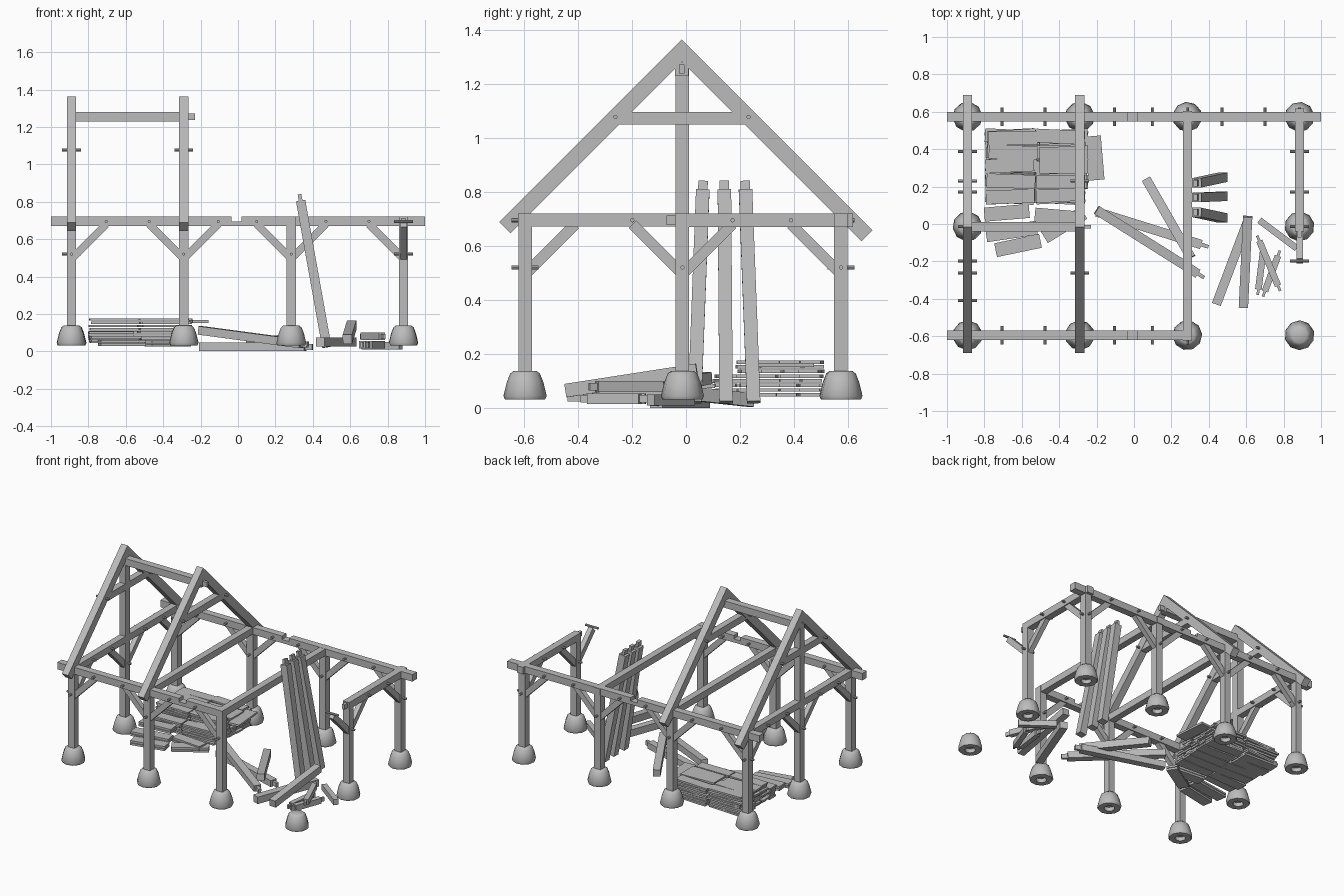
import bpy, bmesh, math, random
from mathutils import Vector, Matrix

random.seed(4)
cube = bpy.data.objects.get("Cube")
if cube:
    bpy.data.objects.remove(cube)

GREY = (0.5, 0.5, 0.5, 1)
mat = bpy.data.materials.new("plain_grey")
mat.use_nodes = True
mat.diffuse_color = GREY
mat.node_tree.nodes["Principled BSDF"].inputs["Base Color"].default_value = GREY

T = 0.05                       # timber thickness
XS = (-0.89, -0.29, 0.285, 0.885)
FRONT, MID, BACK = -0.595, -0.013, 0.573
TOP = 0.72
PLATE = TOP - T / 2


def finish(name, bm):
    bmesh.ops.recalc_face_normals(bm, faces=bm.faces)
    me = bpy.data.meshes.new(name)
    bm.to_mesh(me)
    bm.free()
    me.materials.append(mat)
    ob = bpy.data.objects.new(name, me)
    bpy.context.collection.objects.link(ob)
    return ob


def frame(p, q):
    """Matrix at p with local x along p-q and local z as upright as possible."""
    p, q = Vector(p), Vector(q)
    x = (q - p).normalized()
    up = Vector((0, 0, 1)) if abs(x.z) < 0.95 else Vector((0, 1, 0))
    y = up.cross(x).normalized()
    m = Matrix((x, y, x.cross(y))).transposed().to_4x4()
    m.translation = p
    return m, (q - p).length


def add_box(bm, m, x0, x1, w, h):
    local = Matrix.Translation(((x0 + x1) / 2, 0, 0)) @ Matrix.Diagonal((x1 - x0, w, h, 1))
    bmesh.ops.create_cube(bm, size=1, matrix=m @ local)


def beam(name, p, q, w=T, h=T, tenon_a=0, tenon_b=0):
    """Timber from p to q with optional tenons beyond either end."""
    bm = bmesh.new()
    m, length = frame(p, q)
    add_box(bm, m, 0, length, w, h)
    if tenon_a:
        add_box(bm, m, -tenon_a, 0, w * 0.4, h * 0.7)
    if tenon_b:
        add_box(bm, m, length, length + tenon_b, w * 0.4, h * 0.7)
    return finish(name, bm)


def peg(x, y, z, axis):
    bm = bmesh.new()
    rot = Matrix.Rotation(math.pi / 2, 4, "Y" if axis == "x" else "X")
    bmesh.ops.create_cone(bm, cap_ends=True, segments=8, radius1=0.008, radius2=0.008,
                          depth=0.1, matrix=Matrix.Translation((x, y, z)) @ rot)
    finish("peg", bm)


def stone(x, y):
    """Flared footing stone with a hollow underneath."""
    bm = bmesh.new()
    profile = ((0, 0.06), (0.035, 0.06), (0.035, 0.032), (0.074, 0.032), (0.08, 0.045),
               (0.068, 0.095), (0.055, 0.128), (0.042, 0.138), (0, 0.138))
    turn = random.random()
    verts = [bm.verts.new((r, 0, z)) for r, z in profile]
    edges = [bm.edges.new(pair) for pair in zip(verts, verts[1:])]
    bmesh.ops.spin(bm, geom=verts + edges, cent=(0, 0, 0), axis=(0, 0, 1),
                   angle=math.tau, steps=10)
    bmesh.ops.remove_doubles(bm, verts=bm.verts, dist=0.0005)
    bmesh.ops.transform(bm, verts=bm.verts,
                        matrix=Matrix.Translation((x, y, 0)) @ Matrix.Rotation(turn, 4, "Z"))
    ob = finish("footing_stone", bm)
    bpy.context.view_layer.objects.active = ob
    ob.select_set(True)
    bpy.ops.object.shade_smooth_by_angle(angle=math.radians(40))
    ob.select_set(False)


def brace(x, y, dx, dy):
    """Diagonal brace from a post up to the beam, pegged at both ends."""
    beam("brace", (x + dx * 0.01, y + dy * 0.01, 0.505),
         (x + dx * 0.185, y + dy * 0.185, 0.68), 0.035, 0.04)
    axis = "y" if dx else "x"
    peg(x, y, 0.52, axis)
    peg(x + dx * 0.185, y + dy * 0.185, PLATE, axis)


# Footings and posts
for x in XS:
    for y in (FRONT, BACK):
        stone(x, y)
        if (x, y) != (XS[3], FRONT):
            beam("post", (x, y, 0.12), (x, y, 0.69))
for x, top in ((XS[0], 1.27), (XS[3], 0.69)):
    stone(x, MID)
    beam("centre_post", (x, MID, 0.12), (x, MID, top))

# Long wall plates with an open joist notch
for name, y, x1 in (("front_plate", FRONT, 0.31), ("back_plate", BACK, 1.0)):
    bm = bmesh.new()
    m = Matrix.Translation((0, y, PLATE))
    add_box(bm, m, -1, -0.035, T, T)
    add_box(bm, m, 0.02, x1, T, T)
    add_box(bm, Matrix.Translation((0, y, PLATE - 0.012)), -0.035, 0.02, T, T / 2)
    finish(name, bm)

# Cross ties
for x in XS[:3]:
    beam("cross_tie", (x, FRONT - 0.027, PLATE), (x, BACK + 0.03, PLATE), T - 0.002, T - 0.002)
beam("half_tie", (XS[3], -0.04, PLATE), (XS[3], BACK + 0.045, PLATE), T, T, tenon_a=0.033)

# Braces along the walls and across the end frames
for y in (FRONT, BACK):
    for i, x in enumerate(XS):
        for d in (-1, 1):
            outside = (i == 0 and d < 0) or (i == 3 and d > 0)
            missing = y == FRONT and (i == 3 or (i == 2 and d > 0))
            if not outside and not missing:
                brace(x, y, d, 0)
for x in (XS[0], XS[3]):
    brace(x, BACK, 0, -1)
    brace(x, MID, 0, 1)
    brace(x, MID, 0, -1)
brace(XS[0], FRONT, 0, 1)

# Roof trusses: mitred rafter pair and collar
for x in XS[:2]:
    for side, run in ((-1, 0.675), (1, 0.705)):
        t = 0.041
        outline = ((0, 1.363), (run, 1.363 - run), (run - t, 1.363 - run - t), (0, 1.363 - 2 * t))
        bm = bmesh.new()
        face = bm.faces.new([bm.verts.new((x - T / 2, -0.015 + side * a, z)) for a, z in outline])
        ext = bmesh.ops.extrude_face_region(bm, geom=[face])
        moved = [v for v in ext["geom"] if isinstance(v, bmesh.types.BMVert)]
        bmesh.ops.translate(bm, verts=moved, vec=(T, 0, 0))
        finish("rafter", bm)
        peg(x, -0.015 + side * 0.246, 1.077, "x")
    beam("collar", (x, -0.255, 1.072), (x, 0.225, 1.072), T - 0.004, T - 0.002)
beam("ridge_beam", (XS[0], -0.015, 1.254), (-0.265, -0.015, 1.254), T, T, tenon_b=0.035)

# Three timbers leaning on the inner tie
for foot, head in ((0.032, 0.062), (0.148, 0.142), (0.25, 0.22)):
    beam("leaning_timber", (0.475, foot, 0.022), (0.335, head, 0.805), T, T, tenon_b=0.035)

# Timbers lying on the ground
beam("fallen_timber", (-0.2, 0.075, 0.112), (0.34, -0.265, 0.04), T, 0.045, tenon_b=0.04)
beam("fallen_timber", (-0.2, 0.065, 0.024), (0.36, -0.11, 0.024), T, 0.045, tenon_b=0.04)
beam("fallen_timber", (0.065, 0.24, 0.03), (0.305, -0.18, 0.075))
beam("fallen_timber", (0.44, -0.43, 0.05), (0.61, 0.02, 0.05))
beam("fallen_timber", (0.585, -0.445, 0.065), (0.608, 0.04, 0.14))

# Loose braces near the unfinished corner
beam("loose_brace", (0.67, 0.02, 0.03), (0.87, -0.13, 0.03), 0.035, 0.04)
for a, b, z in (((0.67, -0.09), (0.77, -0.33), 0.08), ((0.69, -0.15), (0.665, -0.35), 0.035),
                ((0.77, -0.17), (0.70, -0.36), 0.035)):
    beam("loose_brace", (*a, z), (*b, z), 0.035, 0.04, tenon_a=0.03, tenon_b=0.03)

# Plank stack in two columns
for layer in range(8):
    z = 0.05 + layer * 0.0172
    for row in range(5):
        if row == 0 and layer > 4:
            continue
        for cx in (-0.655, -0.385):
            y = 0.15 + row * 0.078 + random.uniform(-0.008, 0.008)
            x = cx + random.uniform(-0.012, 0.012)
            skew = random.uniform(-0.008, 0.008)
            beam("plank", (x - 0.13, y + skew, z), (x + 0.13, y - skew, z), 0.074, 0.0125)

# Scattered planks beside the stack
for a, b, z in (((-0.8, 0.05), (-0.56, 0.07), 0.1), ((-0.79, -0.06), (-0.52, -0.02), 0.075),
                ((-0.74, -0.14), (-0.5, -0.09), 0.055), ((-0.53, 0.05), (-0.3, 0.03), 0.06),
                ((-0.48, -0.07), (-0.27, 0.06), 0.05)):
    for k in range(2):
        beam("loose_plank", (*a, z - k * 0.018), (*b, z - k * 0.018), 0.075, 0.014)
beam("loose_plank", (-0.2, 0.235, 0.16), (-0.22, 0.47, 0.16), 0.085, 0.014)
